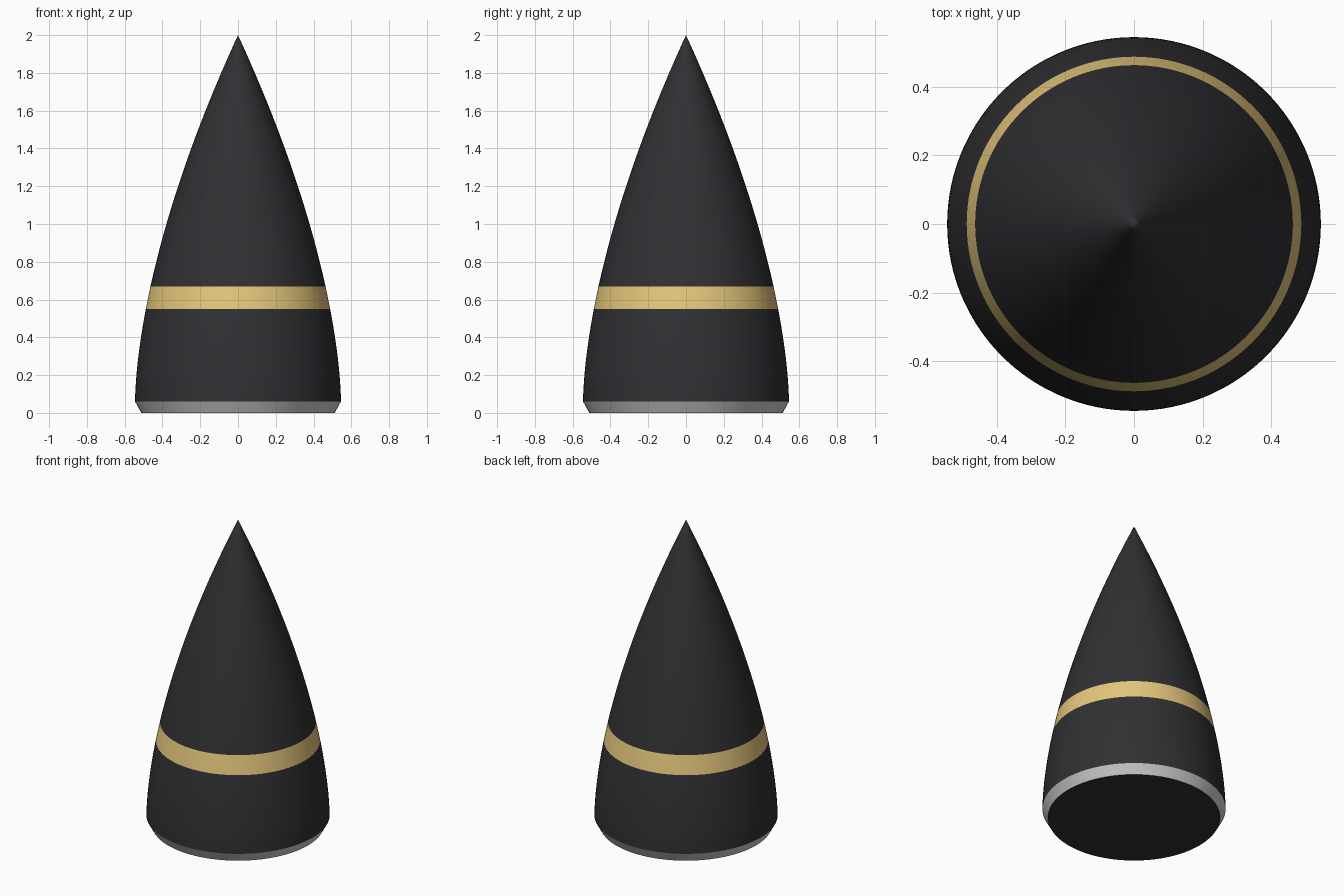
import bpy, bmesh, math

if "Cube" in bpy.data.objects:
    bpy.data.objects.remove(bpy.data.objects["Cube"])

SEGS = 128
R, Z0, TOP = 0.545, 0.06, 2.0   # widest radius, its height, tip height
POWER = 1.64                    # fullness of the curved nose


def material(name, color):
    m = bpy.data.materials.new(name)
    m.diffuse_color = (*color, 1)
    m.use_nodes = True
    m.node_tree.nodes["Principled BSDF"].inputs["Base Color"].default_value = m.diffuse_color
    return m


def nose_profile(z_from, z_to, steps):
    pts = []
    for i in range(steps + 1):
        z = z_from + (z_to - z_from) * i / steps
        h = (z - Z0) / (TOP - Z0)
        pts.append((R * (1 - h ** POWER), z))
    return pts


def lathe(name, profile, mat=None):
    """Spin (radius, z) points around the z axis."""
    bm = bmesh.new()
    verts = [bm.verts.new((r, 0, z)) for r, z in profile]
    edges = [bm.edges.new(pair) for pair in zip(verts, verts[1:])]
    bmesh.ops.spin(bm, geom=verts + edges, cent=(0, 0, 0), axis=(0, 0, 1),
                   angle=math.tau, steps=SEGS)
    bmesh.ops.remove_doubles(bm, verts=bm.verts, dist=1e-5)
    bmesh.ops.recalc_face_normals(bm, faces=bm.faces)
    # make sure open bands face outward
    f = max(bm.faces, key=lambda f: f.calc_center_median().xy.length)
    if f.normal.xy.dot(f.calc_center_median().xy) < 0:
        bmesh.ops.reverse_faces(bm, faces=bm.faces)
    me = bpy.data.meshes.new(name)
    bm.to_mesh(me)
    bm.free()
    ob = bpy.data.objects.new(name, me)
    bpy.context.collection.objects.link(ob)
    if mat:
        me.materials.append(mat)
    bpy.context.view_layer.objects.active = ob
    ob.select_set(True)
    bpy.ops.object.shade_smooth_by_angle(angle=math.radians(25))
    ob.select_set(False)
    return ob


dark = material("dark_shell", (0.03, 0.03, 0.034))
gold = material("gold", (0.78, 0.57, 0.2))

# Curved shell, split by the gold band
lathe("lower_shell", nose_profile(Z0, 0.55, 12), dark)
lathe("gold_band", nose_profile(0.55, 0.67, 4), gold)
lathe("nose_tip", nose_profile(0.67, TOP, 32), dark)

# Bevelled grey rim under the shell
lathe("base_rim", [(0.512, 0), (R, Z0)])

# Flat dark underside
bm = bmesh.new()
bmesh.ops.create_circle(bm, cap_ends=True, segments=SEGS, radius=0.512)
for f in bm.faces:
    if f.normal.z > 0:
        f.normal_flip()
me = bpy.data.meshes.new("base_cap")
bm.to_mesh(me)
bm.free()
me.materials.append(dark)
bpy.context.collection.objects.link(bpy.data.objects.new("base_cap", me))
